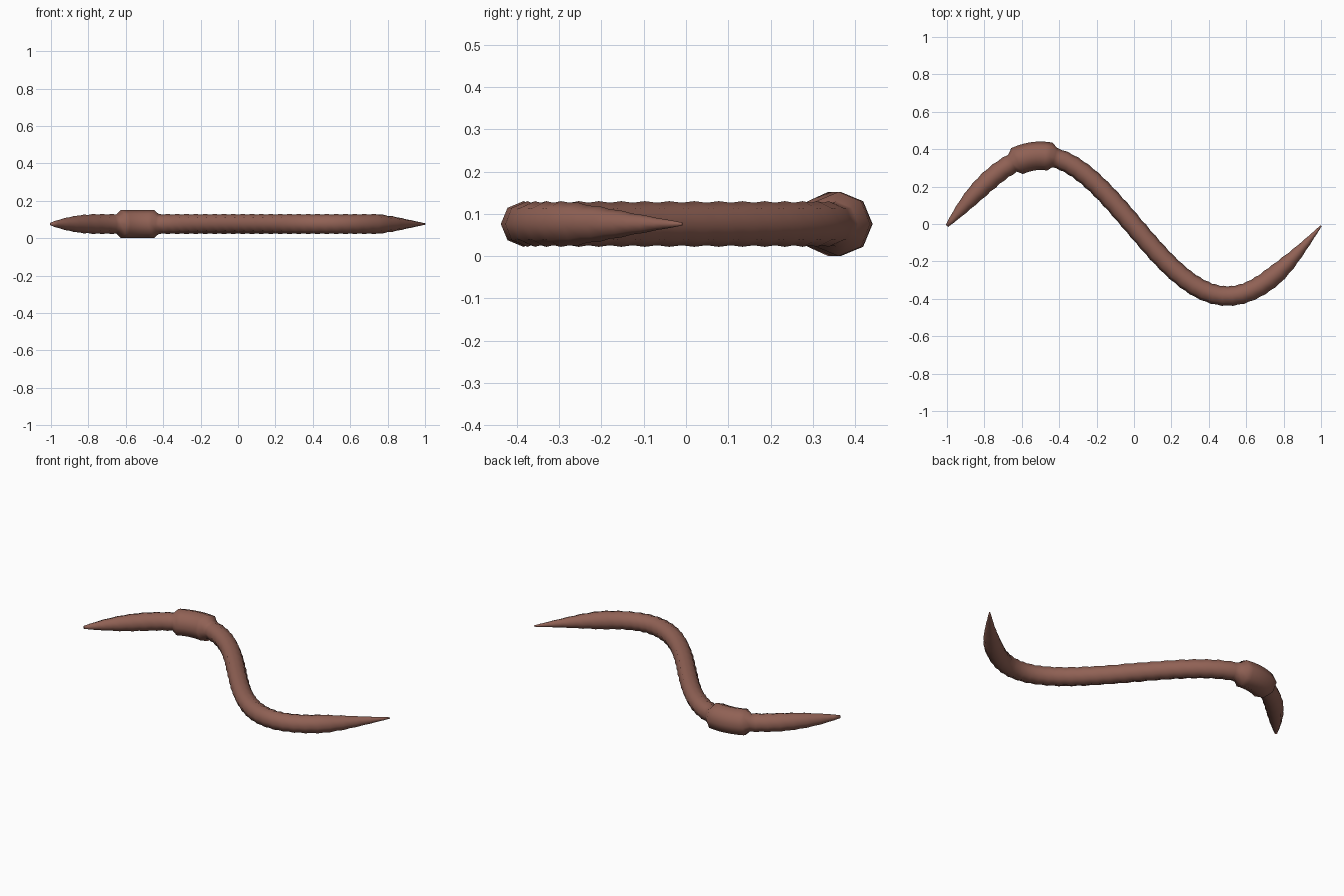
import bpy
import bmesh
from math import sin, cos, pi
from mathutils import Vector

cube = bpy.data.objects.get("Cube")
if cube:
    bpy.data.objects.remove(cube, do_unlink=True)

skin = bpy.data.materials.new("earthy_pink_brown")
skin.use_nodes = True
color = (0.28, 0.12, 0.09, 1)
skin.diffuse_color = color
skin.node_tree.nodes["Principled BSDF"].inputs["Base Color"].default_value = color

SIDES = 8
STEPS = 80
HEIGHT = 0.076
WAVE = 0.375

# Radius along the body: tapered head, even middle, long pointed tail
TAPER = [(-1, 0.009), (-0.95, 0.026), (-0.9, 0.039), (-0.85, 0.048),
         (-0.78, 0.054), (0.75, 0.054), (0.83, 0.042), (0.92, 0.022), (1, 0.004)]


def body_radius(x):
    for (x0, r0), (x1, r1) in zip(TAPER, TAPER[1:]):
        if x <= x1:
            return r0 + (r1 - r0) * (x - x0) / (x1 - x0)
    return TAPER[-1][1]


def ring_radius(i, x):
    # Raised saddle band, otherwise alternating segment ridges
    if -0.63 < x < -0.44:
        return 0.076
    return body_radius(x) * (1 if i % 2 else 0.93)


def add_ring(bm, x, radius):
    centre = Vector((x, -WAVE * sin(pi * x) - 0.01, HEIGHT))
    tangent = Vector((1, -WAVE * pi * cos(pi * x), 0)).normalized()
    side = Vector((-tangent.y, tangent.x, 0))
    up = Vector((0, 0, 1))
    ring = []
    for k in range(SIDES):
        a = 2 * pi * k / SIDES
        ring.append(bm.verts.new(centre + radius * (side * cos(a) + up * sin(a))))
    return ring


# Winding segmented body
bm = bmesh.new()
rings = []
for i in range(STEPS + 1):
    x = -1 + 2 * i / STEPS
    rings.append(add_ring(bm, x, ring_radius(i, x)))
for a, b in zip(rings, rings[1:]):
    for k in range(SIDES):
        n = (k + 1) % SIDES
        bm.faces.new((a[k], a[n], b[n], b[k]))
bm.faces.new(rings[0])
bm.faces.new(rings[-1])
bmesh.ops.recalc_face_normals(bm, faces=bm.faces)
for face in bm.faces:
    face.smooth = True

mesh = bpy.data.meshes.new("worm_body")
bm.to_mesh(mesh)
bm.free()
mesh.materials.append(skin)
body = bpy.data.objects.new("worm_body", mesh)
bpy.context.collection.objects.link(body)
